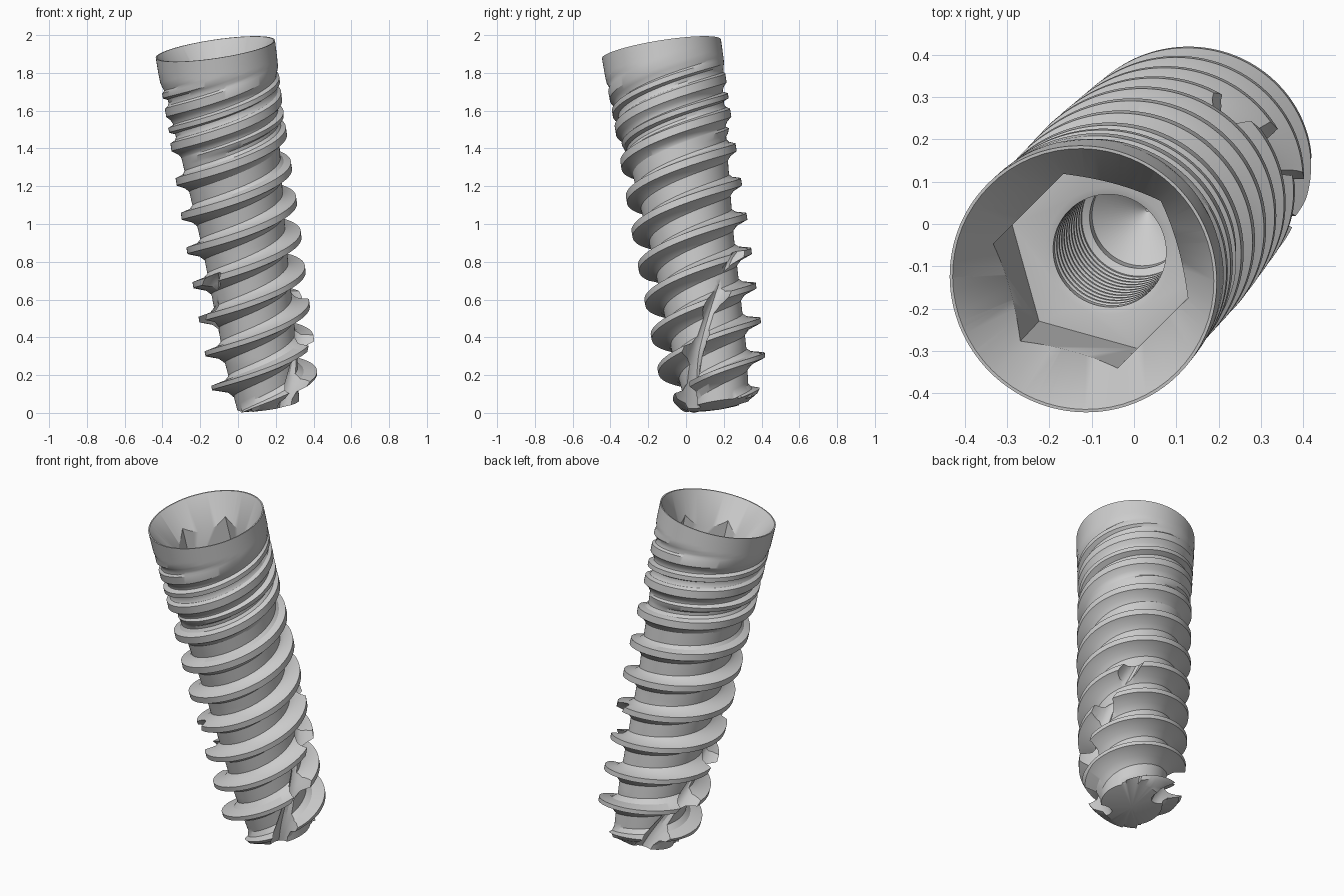
import bpy, bmesh, math
from mathutils import Vector

if "Cube" in bpy.data.objects:
    bpy.data.objects.remove(bpy.data.objects["Cube"])

BASE = Vector((0.163, 0.174, 0.02))        # apex of the rounded tip
TOP = Vector((-0.12, -0.13, 1.93))         # centre of the rim
AXIS = (TOP - BASE).normalized()
ROT = Vector((0, 0, 1)).rotation_difference(AXIS)
L = (TOP - BASE).length
PITCH, PHASE, N = 0.187, 0.158, 128
LEAD = 2 * PITCH                           # double-start thread


def lerp(table, s):
    if s <= table[0][0]:
        return table[0][1]
    for (a, va), (b, vb) in zip(table, table[1:]):
        if s <= b:
            return va + (vb - va) * (s - a) / (b - a)
    return table[-1][1]


def polar(r, a, s):
    return (r * math.cos(a), r * math.sin(a), s)


def make_object(name, bm):
    bmesh.ops.remove_doubles(bm, verts=bm.verts, dist=1e-5)
    bmesh.ops.dissolve_degenerate(bm, edges=bm.edges, dist=1e-6)
    bmesh.ops.recalc_face_normals(bm, faces=bm.faces)
    me = bpy.data.meshes.new(name)
    bm.to_mesh(me)
    bm.free()
    ob = bpy.data.objects.new(name, me)
    bpy.context.collection.objects.link(ob)
    return ob


def loft(name, rings):
    """Closed solid from a stack of equal-length rings."""
    bm = bmesh.new()
    vs = [[bm.verts.new(p) for p in ring] for ring in rings]
    n = len(vs[0])
    for lo, hi in zip(vs, vs[1:]):
        for i in range(n):
            k = (i + 1) % n
            bm.faces.new((lo[i], lo[k], hi[k], hi[i]))
    bm.faces.new(vs[0][::-1])
    bm.faces.new(vs[-1])
    return make_object(name, bm)


def revolve(name, profile, n, start=0.0):
    return loft(name, [[polar(r, start + 2 * math.pi * i / n, s) for i in range(n)]
                       for r, s in profile])


# Threaded body: grid rows follow the helix, each pitch is one ridge profile
CORE = [(0, .16), (.02, .165), (.3, .195), (.9, .222), (1.4, .262), (1.55, .278),
        (1.72, .288), (1.84, .317), (L, .319)]
OUTER = [(0, .18), (.05, .21), (.15, .282), (.35, .291), (1.0, .308), (1.6, .309), (L, .319)]
SECOND = [(1.42, 0), (1.56, 1)]
S0 = 0.025


def ridge(s):
    c = 0.055 + 0.04 * s
    m = c + 0.06
    return [(-.34, 0, 0), (-m - .05, .3, 0), (-c, 1, 0), (c, 1, 0), (m, .3, 0), (.26, 0, 0),
            (.36, 0, 0), (.42, 0, 1), (.56, 0, 1), (.62, 0, 0)]


K = len(ridge(0))
ROWS = [(k, q) for k in range(-4, 13) for q in range(K)]
M = len(ROWS)


def body_point(i, j):
    k, q = ROWS[j]
    base = PHASE + PITCH * k + LEAD * i / N
    t, h1, h2 = ridge(min(max(base, 0), L))[q]
    s = base + t * PITCH
    if s <= S0 or s >= L:
        s, h1, h2 = min(max(s, S0), L), 0, 0
    core, outer = lerp(CORE, s), lerp(OUTER, s)
    h = max(h1, h2 * lerp(SECOND, s))
    return polar(core + max(outer - core, 0) * h, 2 * math.pi * i / N, s)


bm = bmesh.new()
grid = [[bm.verts.new(body_point(i, j)) for j in range(M)] for i in range(N)]
tip, lid = bm.verts.new((0, 0, 0)), bm.verts.new((0, 0, L))
for i in range(N):
    shift = 2 * K if i == N - 1 else 0
    a, b = grid[i], grid[(i + 1) % N]
    for j in range(M - 1):
        j0, j1 = min(j + shift, M - 1), min(j + 1 + shift, M - 1)
        if j0 == j1:
            bm.faces.new((a[j], b[j0], a[j + 1]))
        else:
            bm.faces.new((a[j], b[j0], b[j1], a[j + 1]))
    bm.faces.new((tip, b[0], a[0]))
    bm.faces.new((lid, a[-1], b[-1]))
body = make_object("implant_screw", bm)

# Socket cutters: flared mouth with threaded bore, and hexagon recess
bore = [(.342, L + .05), (.312, L), (.2, L - .187), (.2, L - .41), (.135, L - .43)]
s = L - .46
while s > L - .88:
    bore += [(.135, s), (.146, s - .01), (.146, s - .016), (.135, s - .026)]
    s -= .04
bore += [(.135, L - .9), (.118, L - .91), (.118, L - .95), (.004, L - 1.05)]
cutters = [revolve("bore_cutter", bore, 64),
           revolve("hex_cutter", [(.24, L - .425), (.24, L + .04)], 6, math.radians(45))]

# Two helical cutting flutes near the tip
FLOOR = [(-.1, .09), (.05, .12), (.3, .175), (.6, .2), (.76, .23), (.9, .34)]
for f in range(2):
    rings = []
    for k in range(31):
        s = -0.1 + k / 30
        ang = math.radians(-62 + 144 * s) + math.pi * f
        c = lerp(FLOOR, s) + 0.13
        ring = []
        for q in range(20):
            w = 2 * math.pi * q / 20
            x, y = c + .13 * math.cos(w), .062 * math.sin(w)
            ring.append((x * math.cos(ang) - y * math.sin(ang),
                         x * math.sin(ang) + y * math.cos(ang), s))
        rings.append(ring)
    cutters.append(loft("flute_cutter", rings))

# Cut, then remove the helpers
bpy.context.view_layer.objects.active = body
for c in cutters:
    c.hide_render = True
    mod = body.modifiers.new("cut", 'BOOLEAN')
    mod.operation, mod.solver, mod.object = 'DIFFERENCE', 'EXACT', c
    bpy.ops.object.modifier_apply(modifier=mod.name)
    bpy.data.objects.remove(c)

# Tilt into place and stand on the ground
me = body.data
for v in me.vertices:
    v.co = BASE + ROT @ v.co
low = min(v.co.z for v in me.vertices)
for v in me.vertices:
    v.co.z -= low
body.select_set(True)
bpy.ops.object.shade_smooth_by_angle(angle=math.radians(32))
